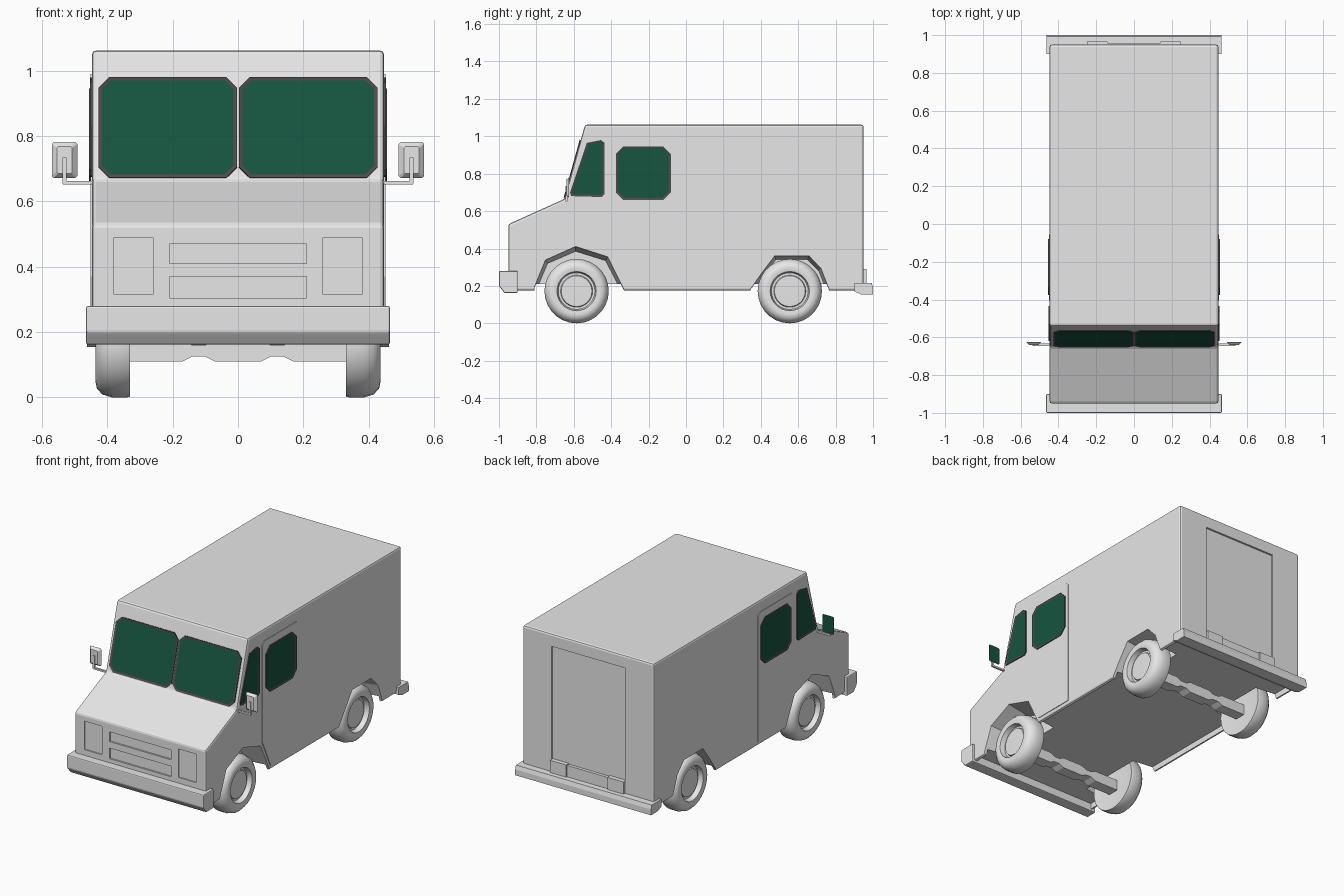
import bpy, bmesh, math
from mathutils import Vector

if "Cube" in bpy.data.objects:
    bpy.data.objects.remove(bpy.data.objects["Cube"])


def material(name, rgb):
    m = bpy.data.materials.new(name)
    m.diffuse_color = (*rgb, 1)
    m.use_nodes = True
    m.node_tree.nodes["Principled BSDF"].inputs["Base Color"].default_value = m.diffuse_color
    return m


GREY = material("body_grey", (0.8, 0.8, 0.8))
DARK = material("rubber_trim", (0.08, 0.07, 0.07))
GLASS = material("green_glass", (0.008, 0.09, 0.05))
W = 0.447  # half width of the body


def finish(bm, name, mats=(GREY,), smooth=None):
    bmesh.ops.recalc_face_normals(bm, faces=bm.faces)
    me = bpy.data.meshes.new(name)
    bm.to_mesh(me)
    bm.free()
    ob = bpy.data.objects.new(name, me)
    bpy.context.collection.objects.link(ob)
    for m in mats:
        me.materials.append(m)
    for o in bpy.context.selected_objects:
        o.select_set(False)
    bpy.context.view_layer.objects.active = ob
    ob.select_set(True)
    if smooth:
        bpy.ops.object.shade_smooth_by_angle(angle=math.radians(smooth))
    return ob


def loft(bm, a, b):
    """Closed solid between two matching outlines."""
    va = [bm.verts.new(p) for p in a]
    vb = [bm.verts.new(p) for p in b]
    n = len(va)
    bm.faces.new(va)
    bm.faces.new(vb[::-1])
    for i in range(n):
        bm.faces.new((va[i], vb[i], vb[(i + 1) % n], va[(i + 1) % n]))


def prism(bm, profile, x0, x1):
    loft(bm, [(x0, y, z) for y, z in profile], [(x1, y, z) for y, z in profile])


def box(bm, x0, x1, y0, y1, z0, z1):
    prism(bm, [(y0, z0), (y1, z0), (y1, z1), (y0, z1)], x0, x1)


def bevel(ob, width, segments=2):
    m = ob.modifiers.new("bevel", 'BEVEL')
    m.width, m.segments, m.limit_method = width, segments, 'ANGLE'
    m.angle_limit = math.radians(15)
    bpy.context.view_layer.objects.active = ob
    bpy.ops.object.modifier_apply(modifier=m.name)


def cut(ob, cutter):
    m = ob.modifiers.new("cut", 'BOOLEAN')
    m.operation, m.solver, m.object = 'DIFFERENCE', 'EXACT', cutter
    bpy.context.view_layer.objects.active = ob
    bpy.ops.object.modifier_apply(modifier=m.name)
    bpy.data.objects.remove(cutter)


def octagon(x0, x1, z0, z1, c):
    return [(x0 + c, z0), (x1 - c, z0), (x1, z0 + c), (x1, z1 - c),
            (x1 - c, z1), (x0 + c, z1), (x0, z1 - c), (x0, z0 + c)]


def window(name, pts, place, normal, base=0.0):
    """Thin framed pane; place(u, v) gives the surface point."""
    n = Vector(normal).normalized()
    bm = bmesh.new()
    loft(bm, [place(u, v) + n * (base - 0.003) for u, v in pts],
         [place(u, v) + n * (base + 0.006) for u, v in pts])
    bmesh.ops.recalc_face_normals(bm, faces=bm.faces)
    pane = max(bm.faces, key=lambda f: f.calc_center_median().dot(n))
    bmesh.ops.inset_region(bm, faces=[pane], thickness=0.012, depth=-0.003)
    pane.material_index = 1
    finish(bm, name, (DARK, GLASS))


# Van body shell
bm = bmesh.new()
prism(bm, [(-0.95, 0.175), (-0.95, 0.53), (-0.65, 0.665), (-0.54, 1.062),
           (0.95, 1.062), (0.95, 0.175)], -W, W)
body = finish(bm, "van_body")
bevel(body, 0.012)

# Wheel arches, grille slots, lamp panels and rear door recess
FRONT, REAR, R = -0.585, 0.555, 0.172
arches = (
    (FRONT, [(-0.80, 0.15), (-0.795, 0.19), (-0.74, 0.32), (-0.59, 0.385),
             (-0.43, 0.335), (-0.35, 0.18), (-0.335, 0.15)]),
    (REAR, [(0.345, 0.15), (0.36, 0.18), (0.41, 0.25), (0.48, 0.34),
            (0.65, 0.34), (0.71, 0.28), (0.75, 0.18), (0.755, 0.15)]))
bm = bmesh.new()
for s in (-1, 1):
    for yc, pts in arches:
        flare = [(yc + (y - yc) * 1.08, 0.15 + (z - 0.15) * 1.12) for y, z in pts]
        loft(bm, [(s * 0.30, y, z) for y, z in pts],
             [(s * 0.46, y, z) for y, z in flare])
    box(bm, s * 0.26, s * 0.38, -0.97, -0.943, 0.315, 0.49)
for z0, z1 in ((0.305, 0.37), (0.41, 0.47)):
    box(bm, -0.21, 0.21, -0.97, -0.94, z0, z1)
box(bm, -0.25, 0.25, 0.938, 0.97, 0.23, 0.985)
cut(body, finish(bm, "panel_cutter"))

# Hollow underside
bm = bmesh.new()
box(bm, -0.43, 0.43, -0.93, 0.93, 0.1, 0.21)
cut(body, finish(bm, "floor_cutter"))

# Windscreen halves on the sloped front
slope = Vector((0, 0.11, 0.397))


def on_screen(x, z):
    return Vector((x, -0.65, 0.665)) + slope * ((z - 0.665) / 0.397)


for side, x0, x1 in (("left", -0.427, -0.003), ("right", 0.003, 0.427)):
    window("windscreen_" + side, octagon(x0, x1, 0.671, 0.98, 0.033),
           on_screen, (0, -0.397, 0.11))

# Side doors, side windows and mirrors
for s, side in ((-1, "left"), (1, "right")):
    def on_side(y, z):
        return Vector((s * W, y, z))

    bm = bmesh.new()
    prism(bm, [(-0.405, 0.37), (-0.325, 0.2), (-0.055, 0.2), (-0.055, 0.97),
               (-0.075, 0.99), (-0.385, 0.99), (-0.405, 0.97)],
          s * (W - 0.003), s * (W + 0.004))
    finish(bm, "side_door_" + side)
    window("door_window_" + side, octagon(-0.375, -0.08, 0.66, 0.945, 0.04),
           on_side, (s, 0, 0), 0.003)
    window("quarter_window_" + side,
           [(-0.615, 0.68), (-0.45, 0.675), (-0.435, 0.69), (-0.435, 0.965),
            (-0.455, 0.98), (-0.53, 0.965), (-0.62, 0.70)],
           on_side, (s, 0, 0))

    bm = bmesh.new()
    box(bm, s * 0.43, s * 0.535, -0.645, -0.633, 0.652, 0.662)
    box(bm, s * 0.525, s * 0.537, -0.645, -0.633, 0.655, 0.735)
    finish(bm, "mirror_arm_" + side)

    bm = bmesh.new()
    outline = octagon(0.492, 0.57, 0.672, 0.782, 0.006)
    loft(bm, [(s * (0.531 + (x - 0.531) * 0.6), -0.64, 0.727 + (z - 0.727) * 0.75)
              for x, z in outline], [(s * x, -0.625, z) for x, z in outline])
    bmesh.ops.recalc_face_normals(bm, faces=bm.faces)
    for f in bm.faces:
        f.material_index = int(f.normal.y > 0.9)
    finish(bm, "mirror_" + side, (GREY, GLASS))

# Bumpers
bm = bmesh.new()
prism(bm, [(-1.0, 0.20), (-0.97, 0.162), (-0.90, 0.162), (-0.90, 0.28),
           (-1.0, 0.28)], -0.465, 0.465)
bevel(finish(bm, "front_bumper"), 0.006)
bm = bmesh.new()
prism(bm, [(0.90, 0.215), (0.90, 0.17), (0.935, 0.155), (1.0, 0.155),
           (1.0, 0.19), (0.993, 0.215)], -0.462, 0.462)
finish(bm, "rear_bumper")

# Rear step plate with end blocks
bm = bmesh.new()
box(bm, -0.14, 0.14, 0.93, 0.957, 0.21, 0.285)
for s in (-1, 1):
    box(bm, s * 0.14, s * 0.25, 0.93, 0.965, 0.21, 0.29)
finish(bm, "rear_step")

# Wheels and axles
TYRE = [(0.0, 0.335), (0.12, 0.335), (R - 0.003, 0.33), (R, 0.34), (R, 0.385),
        (0.163, 0.415), (0.145, 0.432), (0.125, 0.436), (0.105, 0.432),
        (0.098, 0.402), (0.086, 0.402), (0.082, 0.412), (0.0, 0.414)]
BEAM = [(0.34, 0.11), (0.17, 0.11), (0.14, 0.125), (0.10, 0.125), (0.07, 0.11)]
N = 28
for yc, end in ((FRONT, "front"), (REAR, "rear")):
    for s, side in ((-1, "left"), (1, "right")):
        bm = bmesh.new()
        rings = []
        for r, x in TYRE:
            k = N if r else 1
            rings.append([bm.verts.new((s * x, yc + r * math.cos(2 * math.pi * i / N),
                                        R + r * math.sin(2 * math.pi * i / N)))
                          for i in range(k)])
        for a, b in zip(rings, rings[1:]):
            for i in range(N):
                j = (i + 1) % N
                quad = [a[i % len(a)], a[j % len(a)], b[j % len(b)], b[i % len(b)]]
                bm.faces.new(list(dict.fromkeys(quad)))
        finish(bm, f"wheel_{end}_{side}", smooth=35)
    bm = bmesh.new()
    under = BEAM + [(-x, z) for x, z in BEAM[::-1]]
    top = [(x, 0.285 - z) for x, z in under[::-1]]
    loft(bm, [(x, yc - 0.035, z) for x, z in under + top],
         [(x, yc + 0.035, z) for x, z in under + top])
    finish(bm, "axle_" + end)
